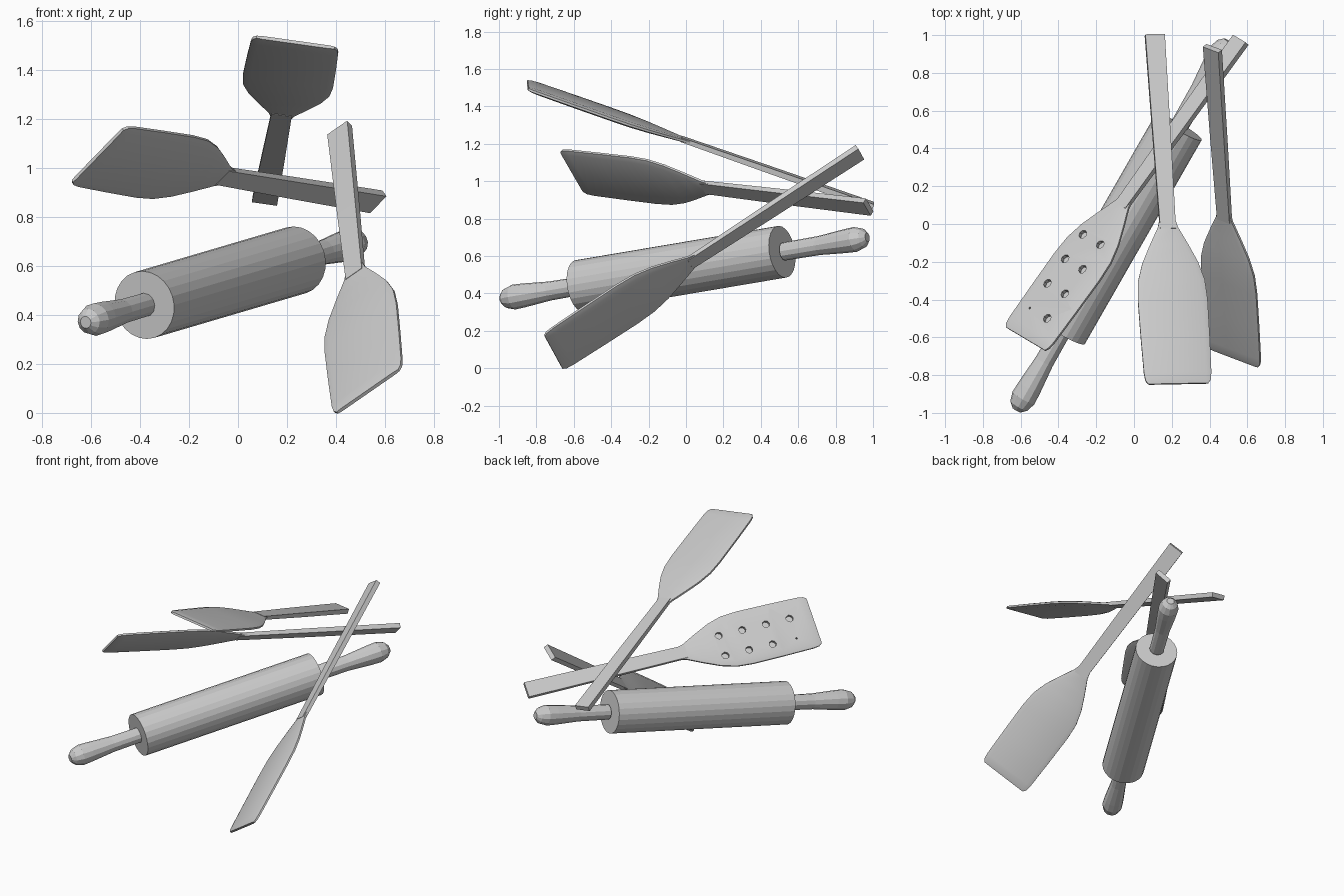
import bpy, bmesh, math
from mathutils import Vector, Matrix

if "Cube" in bpy.data.objects:
    bpy.data.objects.remove(bpy.data.objects["Cube"])

grey = bpy.data.materials.new("plain_grey")
grey.diffuse_color = (0.6, 0.6, 0.6, 1)
grey.use_nodes = True
grey.node_tree.nodes["Principled BSDF"].inputs["Base Color"].default_value = grey.diffuse_color


def finish(name, bm, smooth=False):
    bmesh.ops.recalc_face_normals(bm, faces=bm.faces)
    me = bpy.data.meshes.new(name)
    bm.to_mesh(me)
    bm.free()
    ob = bpy.data.objects.new(name, me)
    bpy.context.collection.objects.link(ob)
    me.materials.append(grey)
    if smooth:
        bpy.ops.object.select_all(action='DESELECT')
        ob.select_set(True)
        bpy.context.view_layer.objects.active = ob
        bpy.ops.object.shade_smooth_by_angle(angle=math.radians(25))
    return ob


def loft(name, rings, smooth=False):
    bm = bmesh.new()
    vs = [[bm.verts.new(p) for p in r] for r in rings]
    n = len(vs[0])
    for a, b in zip(vs, vs[1:]):
        for i in range(n):
            j = (i + 1) % n
            bm.faces.new((a[i], a[j], b[j], b[i]))
    bm.faces.new(vs[0])
    bm.faces.new(vs[-1])
    return finish(name, bm, smooth)


def turned(name, start, axis, profile, sides):
    q = axis.to_track_quat('Z', 'Y')
    rings = [[start + q @ Vector((r * math.cos(2 * math.pi * i / sides),
                                  r * math.sin(2 * math.pi * i / sides), t))
              for i in range(sides)] for t, r in profile]
    return loft(name, rings)


# Rolling pin: body and two mirrored grips
p0, p1 = Vector((-0.622, -0.985, 0.37)), Vector((0.498, 0.97, 0.70))
axis = (p1 - p0).normalized()
length = (p1 - p0).length
turned("pin_body", p0, axis, [(0.487, 0.14), (1.746, 0.14)], 24)
grip = [(0, 0.025), (0.025, 0.052), (0.075, 0.067), (0.14, 0.064),
        (0.3, 0.051), (0.52, 0.049)]
turned("pin_grip_front", p0, axis, grip, 12)
turned("pin_grip_back", p1, -axis, grip, 12)

# Spatula sections: (distance, half width, rim half thickness, half thickness, bevel)
HANDLE = [(0, 0.052, 0.016, 0.016, 0.01), (0.6, 0.047, 0.015, 0.015, 0.01),
          (1.09, 0.042, 0.012, 0.012, 0.01)]
BLADE = [(1.02, 0.038, 0.006, 0.009, 0.015), (1.08, 0.053, 0.006, 0.010, 0.02),
         (1.18, 0.103, 0.006, 0.012, 0.025), (1.28, 0.149, 0.006, 0.014, 0.028),
         (1.38, 0.178, 0.006, 0.015, 0.028), (1.49, 0.186, 0.006, 0.015, 0.028),
         (1.70, 0.184, 0.006, 0.015, 0.028), (1.90, 0.180, 0.006, 0.014, 0.028),
         (1.94, 0.174, 0.006, 0.012, 0.028), (1.96, 0.160, 0.005, 0.007, 0.02)]


def spatula(name, end, tip, wide):
    end = Vector(end)
    d = (Vector(tip) - end).normalized()
    w = Vector(wide)
    w = (w - d * w.dot(d)).normalized()
    up = d.cross(w)

    def section(s, h, e, t, b):
        pts = [(-h, -e), (b - h, -t), (h - b, -t), (h, -e),
               (h, e), (h - b, t), (b - h, t), (-h, e)]
        return [end + d * s + w * x + up * z for x, z in pts]

    loft(name + "_handle", [section(*r) for r in HANDLE])
    blade = loft(name + "_blade", [section(*r) for r in BLADE], True)
    frame = Matrix((w, d, up)).transposed().to_4x4()
    frame.translation = end
    return blade, frame


spatula("upper_spatula", (0.11, 1.0, 0.868), (0.235, -0.85, 1.515), (1, 0.018, -0.14))
spatula("lower_spatula", (0.415, 0.93, 1.155), (0.53, -0.69, 0.10), (0.78, -0.255, 0.57))
blade, frame = spatula("holed_spatula", (0.565, 0.975, 0.862),
                       (-0.56, -0.59, 1.05), (0.66, -0.36, 0.66))

# Shallow round holes in the upper face of the holed blade
bm = bmesh.new()
for row in range(4):
    for x in (-0.092, 0.051):
        r = 0.006 if row == 3 and x < 0 else 0.024
        bmesh.ops.create_cone(bm, cap_ends=True, segments=8, radius1=r, radius2=r,
                              depth=0.06,
                              matrix=frame @ Matrix.Translation((x, 1.325 + row * 0.161, 0.022)))
cutter = finish("hole_cutter", bm)
cutter.hide_render = True
mod = blade.modifiers.new("holes", 'BOOLEAN')
mod.operation = 'DIFFERENCE'
mod.solver = 'EXACT'
mod.object = cutter
bpy.ops.object.select_all(action='DESELECT')
blade.select_set(True)
bpy.context.view_layer.objects.active = blade
bpy.ops.object.modifier_apply(modifier=mod.name)
bpy.data.objects.remove(cutter)
